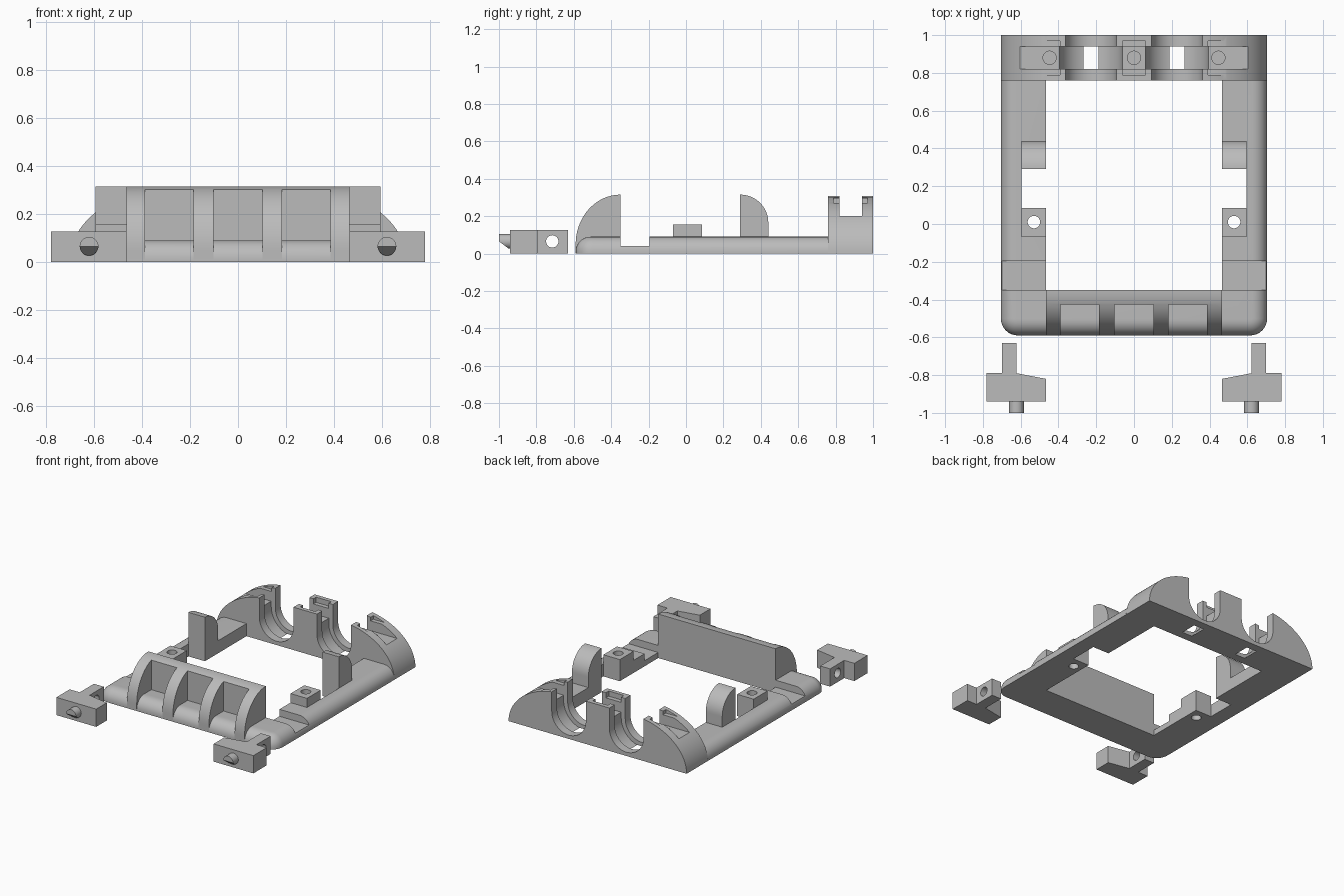
import bpy, bmesh, math
from mathutils import Vector

if "Cube" in bpy.data.objects:
    bpy.data.objects.remove(bpy.data.objects["Cube"], do_unlink=True)

grey = bpy.data.materials.new("mid grey plastic")
grey.use_nodes = True
grey.diffuse_color = (0.5, 0.5, 0.5, 1)
grey.node_tree.nodes["Principled BSDF"].inputs["Base Color"].default_value = (0.5, 0.5, 0.5, 1)


def finish(bm, name):
    bmesh.ops.recalc_face_normals(bm, faces=bm.faces)
    mesh = bpy.data.meshes.new(name)
    bm.to_mesh(mesh)
    bm.free()
    mesh.materials.append(grey)
    obj = bpy.data.objects.new(name, mesh)
    bpy.context.collection.objects.link(obj)
    return obj


def loft(name, rings):
    """Closed solid through rings of equal length."""
    bm = bmesh.new()
    loops = [[bm.verts.new(p) for p in ring] for ring in rings]
    for a, b in zip(loops, loops[1:]):
        for i in range(len(a)):
            j = (i + 1) % len(a)
            bm.faces.new((a[i], a[j], b[j], b[i]))
    bm.faces.new(loops[0])
    bm.faces.new(loops[-1])
    return finish(bm, name)


def prism(name, profile, lo, hi, axis):
    """Extrude a 2D profile along x, y or z."""
    place = {"x": lambda p, d: (d, p[0], p[1]),
             "y": lambda p, d: (p[0], d, p[1]),
             "z": lambda p, d: (p[0], p[1], d)}[axis]
    return loft(name, [[place(p, d) for p in profile] for d in (lo, hi)])


def box(name, x0, x1, y0, y1, z0, z1):
    return prism(name, [(x0, y0), (x1, y0), (x1, y1), (x0, y1)], z0, z1, "z")


def arc(cx, cy, rx, ry, start, end, n=16):
    angles = [math.radians(start + (end - start) * i / n) for i in range(n + 1)]
    return [(cx + rx * math.cos(a), cy + ry * math.sin(a)) for a in angles]


def rod(name, u, v, r, lo, hi, axis):
    return prism(name, arc(u, v, r, r, 0, 360, 40)[:-1], lo, hi, axis)


def cut(obj, cutter):
    cutter.hide_render = True
    mod = obj.modifiers.new("cut", "BOOLEAN")
    mod.operation, mod.solver, mod.object = "DIFFERENCE", "EXACT", cutter
    bpy.context.view_layer.objects.active = obj
    bpy.ops.object.modifier_apply(modifier=mod.name)
    bpy.data.objects.remove(cutter, do_unlink=True)


def smooth(obj):
    bpy.ops.object.select_all(action="DESELECT")
    obj.select_set(True)
    bpy.context.view_layer.objects.active = obj
    bpy.ops.object.shade_smooth_by_angle(angle=math.radians(30))


W, FRONT, BACK, TOP = 0.705, -0.59, 0.76, 0.09
INNER, TAB = 0.465, 0.595
SIDES = ((-1, "right"), (1, "left"))


# Base frame with rounded outer top edge and rounded front corners
def outline(inset, z, corner=0.09):
    r, c = corner - inset, W - corner
    pts = [(-W + inset, BACK)] + arc(-c, FRONT + corner, r, r, 180, 270, 8)
    pts += arc(c, FRONT + corner, r, r, 270, 360, 8) + [(W - inset, BACK)]
    return [(x, y, z) for x, y in pts]


fillet = 0.08
rings = [outline(0, 0)]
for i in range(9):
    a = math.radians(90 * i / 8)
    rings.append(outline(fillet * (1 - math.cos(a)), TOP - fillet + fillet * math.sin(a)))
frame = loft("base_frame", rings)
cut(frame, box("opening", -INNER, INNER, -0.35, 1.1, -0.1, 0.5))
for s, side in SIDES:
    x0, x1 = sorted((s * 0.4, s * TAB))
    cut(frame, box("notch", x0, x1, 0.085, 0.29, -0.1, 0.5))
    x0, x1 = sorted((s * 0.4, s * 0.8))
    cut(frame, box("recess", x0, x1, -0.35, -0.195, 0.04, 0.5))
    cut(frame, rod("screw_hole", s * 0.53, 0.01, 0.033, -0.1, 0.5, "z"))
smooth(frame)

# Front wall: quarter-round solid hollowed into three pockets between ribs
wall = prism("front_wall", [(-0.35, 0.005), (FRONT, 0.005)] +
             arc(-0.35, 0.05, 0.24, 0.265, 180, 90, 20), -INNER, INNER, "x")
for x in (-0.287, 0, 0.285):
    cut(wall, box("pocket", x - 0.102, x + 0.102, -0.7, -0.425, -0.1, 0.5))
smooth(wall)

# Rounded upright tabs and drilled blocks on both side rails
for s, side in SIDES:
    x0, x1 = sorted((s * INNER, s * TAB))
    tab = prism(side + "_upright_tab", [(0.44, 0.02), (0.29, 0.02)] +
                arc(0.29, 0.165, 0.15, 0.15, 90, 0), x0, x1, "x")
    smooth(tab)
    block = box(side + "_screw_block", x0, x1, -0.07, 0.085, 0.02, 0.155)
    cut(block, rod("screw_hole", s * 0.53, 0.01, 0.033, -0.1, 0.5, "z"))
    smooth(block)

# Arched back holder
right_arc = arc(0.28, 0, 0.425, 0.307, 0, 90, 24)
left_arc = [(-x, z) for x, z in reversed(right_arc)]
holder = prism("back_holder", right_arc + left_arc, BACK, 1.0, "y")
# Two round cradles, each with a wider inner groove open through the floor
for x in (-0.228, 0.228):
    for r, y0, y1 in ((0.135, 0.7, 1.1), (0.167, 0.82, 0.94)):
        slot = arc(x, 0.162, r, r, 180, 360, 32) + [(x + r, 0.5), (x - r, 0.5)]
        cut(holder, prism("cradle", slot, y0, y1, "y"))
# Central channel, shallow lid seats and blind screw holes
cut(holder, box("channel", -0.8, 0.8, 0.82, 0.94, 0.2, 0.5))
for x0, x1 in ((-0.7, -0.392), (-0.06, 0.06), (0.392, 0.7)):
    cut(holder, box("lid_seat", x0, x1, 0.788, 0.97, 0.27, 0.5))
for x in (-0.447, 0, 0.447):
    cut(holder, rod("blind_hole", x, 0.88, 0.035, 0.06, 0.5, "z"))
smooth(holder)

# Loose latches: stepped body, drilled arm and a pin with a slanted tip
for s, side in SIDES:
    plan = [(INNER, -0.94), (0.78, -0.94), (0.78, -0.79), (0.7, -0.79),
            (0.7, -0.63), (0.622, -0.63), (0.622, -0.79), (INNER, -0.82)]
    latch = prism(side + "_latch", [(s * x, y) for x, y in plan], 0, 0.127, "z")
    cut(latch, rod("cross_hole", -0.715, 0.065, 0.033, -1, 1, "x"))
    smooth(latch)
    pin = rod(side + "_latch_pin", s * 0.622, 0.065, 0.039, -1.0, -0.93, "y")
    bevel = [(-1.1, 0.125), (-1.0, 0.065), (-0.945, 0.024), (-0.945, -0.1), (-1.1, -0.1)]
    cut(pin, prism("slant", bevel, -1, 1, "x"))
    smooth(pin)
